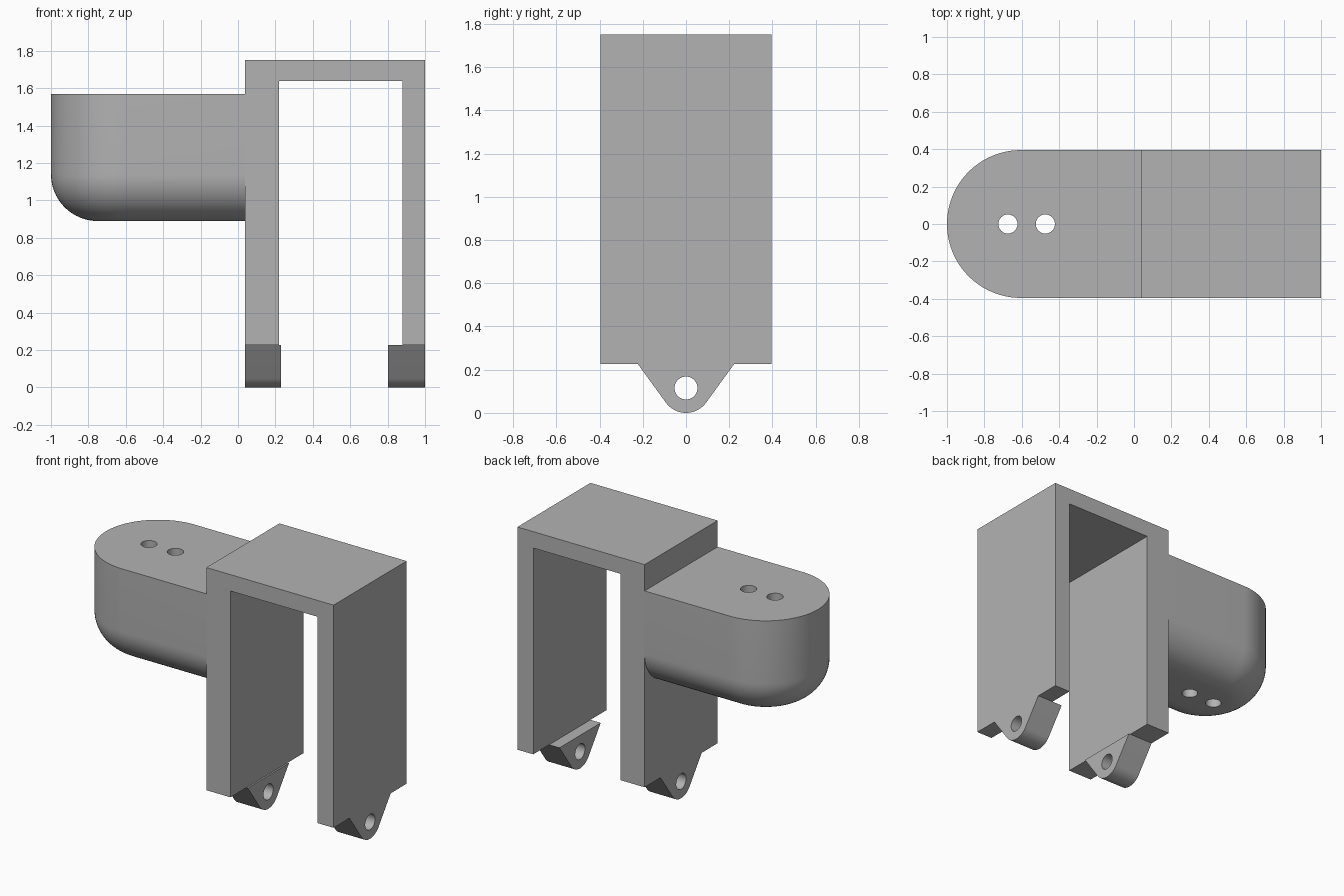
import bpy, bmesh
from math import sin, cos, pi, radians, atan2, acos, hypot
from mathutils import Matrix

cube = bpy.data.objects.get("Cube")
if cube:
    bpy.data.objects.remove(cube, do_unlink=True)

grey = bpy.data.materials.new("plain grey")
grey.use_nodes = True
GREY = (0.45, 0.45, 0.45, 1)
grey.diffuse_color = GREY
grey.node_tree.nodes["Principled BSDF"].inputs["Base Color"].default_value = GREY

HALF = 0.395            # half depth of the whole bracket
LEG_X, LEG_Z = 0.037, 0.226


def loft(name, rings):
    """Closed solid through equal-length rings of points."""
    bm = bmesh.new()
    loops = [[bm.verts.new(p) for p in ring] for ring in rings]
    for a, b in zip(loops, loops[1:]):
        for i in range(len(a)):
            j = (i + 1) % len(a)
            bm.faces.new((a[i], a[j], b[j], b[i]))
    bm.faces.new(loops[0])
    bm.faces.new(loops[-1])
    bmesh.ops.recalc_face_normals(bm, faces=bm.faces)
    mesh = bpy.data.meshes.new(name)
    bm.to_mesh(mesh)
    bm.free()
    ob = bpy.data.objects.new(name, mesh)
    bpy.context.collection.objects.link(ob)
    mesh.materials.append(grey)
    return ob


def drill(ob, centre, radius, axis):
    """Cut a round through hole along x or z."""
    bm = bmesh.new()
    turn = Matrix.Rotation(pi / 2, 4, 'Y') if axis == 'X' else Matrix()
    bmesh.ops.create_cone(bm, cap_ends=True, segments=48, radius1=radius,
                          radius2=radius, depth=3,
                          matrix=Matrix.Translation(centre) @ turn)
    mesh = bpy.data.meshes.new("hole_cutter")
    bm.to_mesh(mesh)
    bm.free()
    mesh.materials.append(grey)
    cutter = bpy.data.objects.new("hole_cutter", mesh)
    bpy.context.collection.objects.link(cutter)
    mod = ob.modifiers.new("hole", 'BOOLEAN')
    mod.operation, mod.solver, mod.object = 'DIFFERENCE', 'EXACT', cutter
    bpy.context.view_layer.objects.active = ob
    bpy.ops.object.modifier_apply(modifier=mod.name)
    bpy.data.objects.remove(cutter, do_unlink=True)


def smooth(ob):
    bpy.ops.object.select_all(action='DESELECT')
    ob.select_set(True)
    bpy.context.view_layer.objects.active = ob
    bpy.ops.object.shade_smooth_by_angle(angle=radians(30))


# Upside-down U frame: thick leg, top plate, thin leg
outline = [(LEG_X, LEG_Z), (LEG_X, 1.75), (1, 1.75), (1, LEG_Z),
           (0.88, LEG_Z), (0.88, 1.638), (0.219, 1.638), (0.219, LEG_Z)]
loft("u_frame", [[(x, y, z) for x, z in outline] for y in (-HALF, HALF)])

# Side arm: round-ended block with a filleted lower edge
FILLET, BOTTOM, TOP = 0.25, 0.89, 1.57


def arm_ring(inset, z):
    r = HALF - inset
    arc = [pi / 2 + pi * i / 48 for i in range(49)]
    return ([(LEG_X, r, z)]
            + [(HALF - 1 + r * cos(a), r * sin(a), z) for a in arc]
            + [(LEG_X, -r, z)])


steps = [pi / 2 * i / 16 for i in range(17)]
arm = loft("side_arm",
           [arm_ring(FILLET * (1 - sin(t)), BOTTOM + FILLET * (1 - cos(t)))
            for t in steps] + [arm_ring(0, TOP)])
for x in (-0.674, -0.474):
    drill(arm, (x, 0, 1.2), 0.051, 'Z')
smooth(arm)

# Pivot lugs: straight flanks tangent to a round tip, with a cross hole
TIP, WIDE = 0.115, 0.223
rise = LEG_Z - TIP
tangent = atan2(rise, WIDE) - acos(TIP / hypot(WIDE, rise))
sweep = [tangent + (-pi - 2 * tangent) * i / 24 for i in range(25)]
profile = ([(WIDE, LEG_Z)]
           + [(TIP * cos(a), TIP + TIP * sin(a)) for a in sweep]
           + [(-WIDE, LEG_Z)])
for name, x0, x1 in (("inner_lug", LEG_X, 0.23), ("outer_lug", 0.802, 1)):
    lug = loft(name, [[(x, y, z) for y, z in profile] for x in (x0, x1)])
    drill(lug, (x0, 0, TIP), 0.053, 'X')
    smooth(lug)
